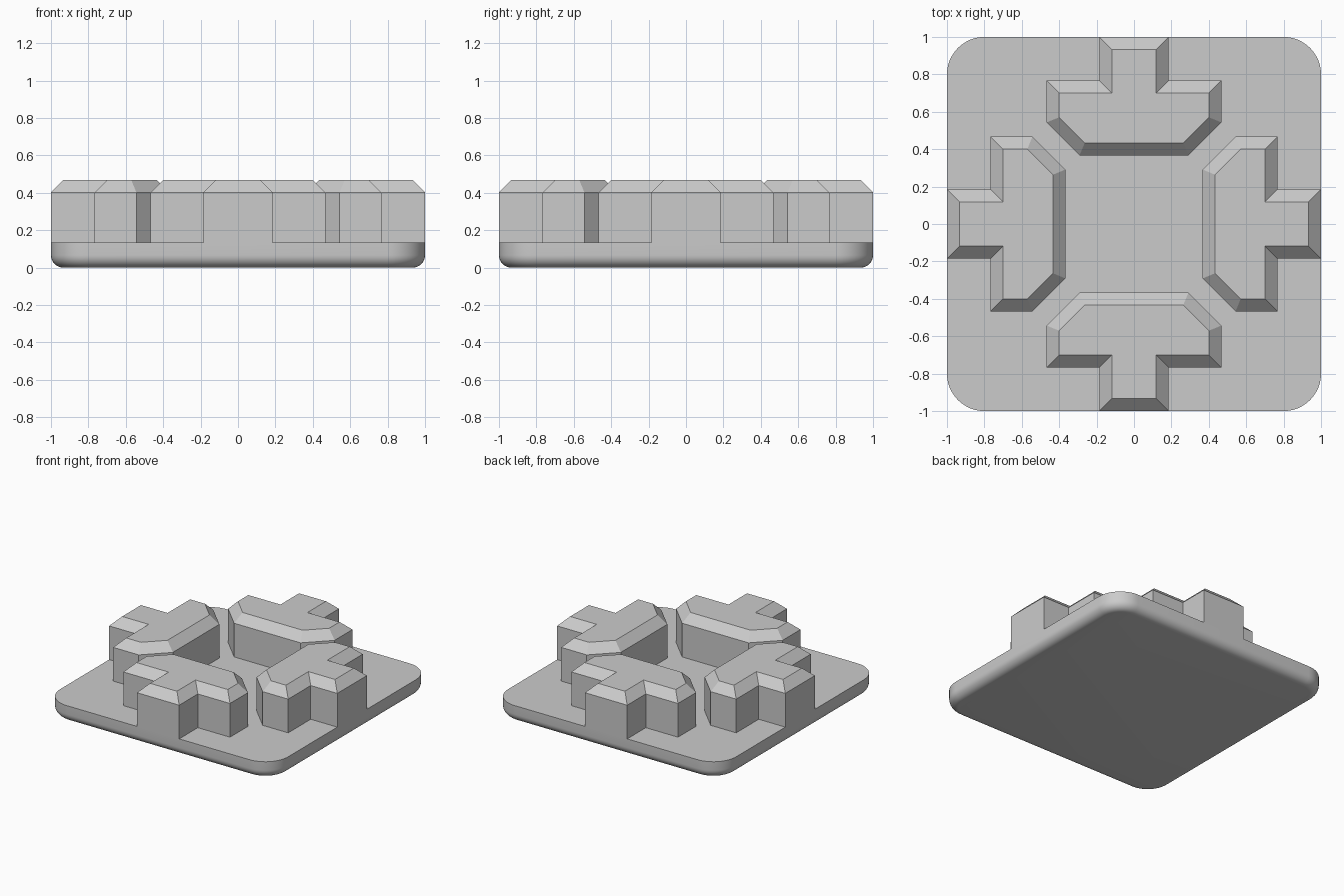
import bpy, bmesh, math
from mathutils import Matrix, Vector

cube = bpy.data.objects.get("Cube")
if cube:
    bpy.data.objects.remove(cube, do_unlink=True)

grey = bpy.data.materials.new("plain_grey")
grey.use_nodes = True
colour = (0.6, 0.6, 0.6, 1)
grey.diffuse_color = colour
grey.node_tree.nodes["Principled BSDF"].inputs["Base Color"].default_value = colour

BASE_TOP, SHOULDER, TOP = 0.135, 0.402, 0.469
BEVEL = 0.067


def loft(name, rings):
    """Skin a stack of closed rings and cap both ends."""
    bm = bmesh.new()
    loops = [[bm.verts.new(p) for p in ring] for ring in rings]
    n = len(loops[0])
    for low, high in zip(loops, loops[1:]):
        for i in range(n):
            j = (i + 1) % n
            bm.faces.new((low[i], low[j], high[j], high[i]))
    bm.faces.new(loops[0][::-1])
    bm.faces.new(loops[-1])
    bmesh.ops.recalc_face_normals(bm, faces=bm.faces)
    mesh = bpy.data.meshes.new(name)
    bm.to_mesh(mesh)
    bm.free()
    mesh.materials.append(grey)
    obj = bpy.data.objects.new(name, mesh)
    bpy.context.collection.objects.link(obj)
    return obj


def rounded_square(inset, z, radius=0.2, steps=12):
    ring = []
    for corner in range(4):
        start = corner * math.pi / 2
        centre = Vector((math.cos(start + math.pi / 4), math.sin(start + math.pi / 4)))
        centre *= math.sqrt(2) * (1 - radius)
        for s in range(steps + 1):
            a = start + s / steps * math.pi / 2
            r = radius - inset
            ring.append((centre.x + r * math.cos(a), centre.y + r * math.sin(a), z))
    return ring


def inset_outline(points, d):
    """Move every edge of a counter-clockwise outline inward by d."""
    result = []
    for i, p in enumerate(points):
        before = (p - points[i - 1]).normalized()
        after = (points[(i + 1) % len(points)] - p).normalized()
        n1, n2 = Vector((-before.y, before.x)), Vector((-after.y, after.x))
        result.append(p + (n1 + n2) * d / (1 + n1.dot(n2)))
    return result


# Base plate with round corners and a rolled lower edge
rings = []
for s in range(9):
    a = s / 8 * math.pi / 2
    rings.append(rounded_square(BEVEL * (1 - math.sin(a)), BEVEL * (1 - math.cos(a))))
rings.append(rounded_square(0, BASE_TOP))
base = loft("base_plate", rings)
bpy.context.view_layer.objects.active = base
base.select_set(True)
bpy.ops.object.shade_smooth_by_angle(angle=math.radians(35))
base.select_set(False)

# Four T-shaped blocks with chamfered tops, one per side
half = [(0.185, -1), (0.185, -0.767), (0.467, -0.767), (0.467, -0.543), (0.291, -0.367)]
outline = [Vector(p) for p in half] + [Vector((-x, y)) for x, y in reversed(half)]
crown = inset_outline(outline, BEVEL)
stack = [(outline, BASE_TOP), (outline, SHOULDER), (crown, TOP)]
for k, side in enumerate(("front", "left", "back", "right")):
    turn = Matrix.Rotation(k * math.pi / 2, 3, "Z")
    loft(side + "_block", [[turn @ Vector((p.x, p.y, z)) for p in ring] for ring, z in stack])
